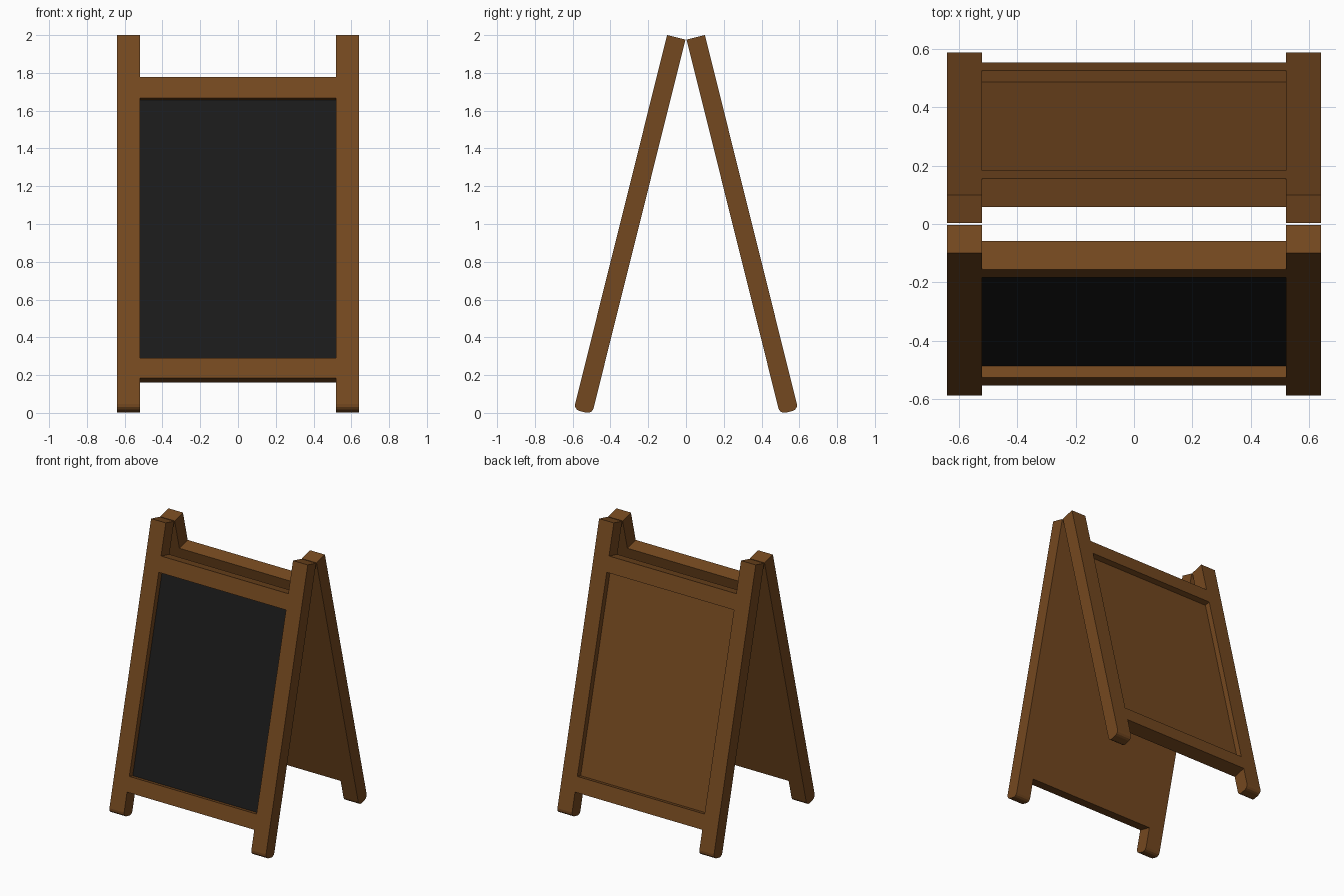
import bpy, bmesh, math
from mathutils import Matrix

if "Cube" in bpy.data.objects:
    bpy.data.objects.remove(bpy.data.objects["Cube"])

TILT = math.radians(14)
THICK = 0.10                                        # frame thickness
RECESS = 0.041                                      # depth of the panel recess
COLS = (-0.64, -0.52, 0.52, 0.64)                   # leg | panel | leg
ROWS = (0, 0.230, 0.343, 1.762, 1.871, 2.043)       # distances down from the leg top
OPEN_ROWS = (0, 4)                                  # gaps above and below the rails


def material(name, color):
    m = bpy.data.materials.new(name)
    m.diffuse_color = (*color, 1)
    m.use_nodes = True
    m.node_tree.nodes["Principled BSDF"].inputs["Base Color"].default_value = m.diffuse_color
    return m


wood = material("brown wood", (0.175, 0.065, 0.014))
slate = material("black chalkboard", (0.0105, 0.0105, 0.0105))


def finish(bm, name, turn, mats):
    # lean the part and turn it to its side
    bm.transform(Matrix.Rotation(turn, 4, 'Z')
                 @ Matrix.Translation((0, -0.003, 1.976))
                 @ Matrix.Rotation(-TILT, 4, 'X'))
    mesh = bpy.data.meshes.new(name)
    bm.to_mesh(mesh)
    bm.free()
    for m in mats:
        mesh.materials.append(m)
    bpy.context.collection.objects.link(bpy.data.objects.new(name, mesh))


def leaning_frame(name, turn, board):
    bm = bmesh.new()
    # outer face: legs, rails and panel as one grid with gaps
    grid = [[bm.verts.new((x, -THICK, -s)) for x in COLS] for s in ROWS]
    for r in range(5):
        for c in range(3):
            if c == 1 and r in OPEN_ROWS:
                continue
            f = bm.faces.new((grid[r][c], grid[r + 1][c],
                              grid[r + 1][c + 1], grid[r][c + 1]))
            if (r, c) == (2, 1):
                panel = f
    # give the frame its thickness
    dup = bmesh.ops.duplicate(bm, geom=list(bm.faces) + list(bm.edges) + list(bm.verts))
    for v in [g for g in dup["geom"] if isinstance(g, bmesh.types.BMVert)]:
        v.co.y = 0
    bmesh.ops.bridge_loops(bm, edges=[e for e in bm.edges if e.is_boundary])
    # recessed panel
    ring = bmesh.ops.extrude_discrete_faces(bm, faces=[panel])["faces"]
    bmesh.ops.translate(bm, verts=ring[0].verts, vec=(0, RECESS, 0))
    bmesh.ops.recalc_face_normals(bm, faces=bm.faces)
    if board:                                       # writing surface
        for f in bm.faces:
            if abs(f.calc_center_median().y + THICK - RECESS) < 1e-3 and abs(f.normal.y) > 0.9:
                f.material_index = 1
    # rounded feet
    feet = [e for e in bm.edges
            if all(v.co.z < -ROWS[-1] + 1e-4 for v in e.verts)
            and abs(e.verts[0].co.x - e.verts[1].co.x) > 0.01]
    bmesh.ops.bevel(bm, geom=feet, offset=0.03, segments=3,
                    profile=0.5, affect='EDGES')
    # merge flat neighbours of the same colour
    bmesh.ops.dissolve_limit(bm, angle_limit=0.01, verts=bm.verts, edges=bm.edges,
                             delimit={'MATERIAL'})
    finish(bm, name, turn, [wood, slate] if board else [wood])


def backing(name, turn):
    # backing sheet inside the panel
    bm = bmesh.new()
    y = -THICK + 0.0715
    bm.faces.new([bm.verts.new((x, y, -s)) for x, s in
                  ((-0.52, ROWS[2]), (-0.52, ROWS[3]), (0.52, ROWS[3]), (0.52, ROWS[2]))])
    finish(bm, name, turn, [wood])


leaning_frame("front_board_frame", 0, True)
leaning_frame("back_board_frame", math.pi, False)
backing("front_backing", 0)
backing("back_backing", math.pi)
